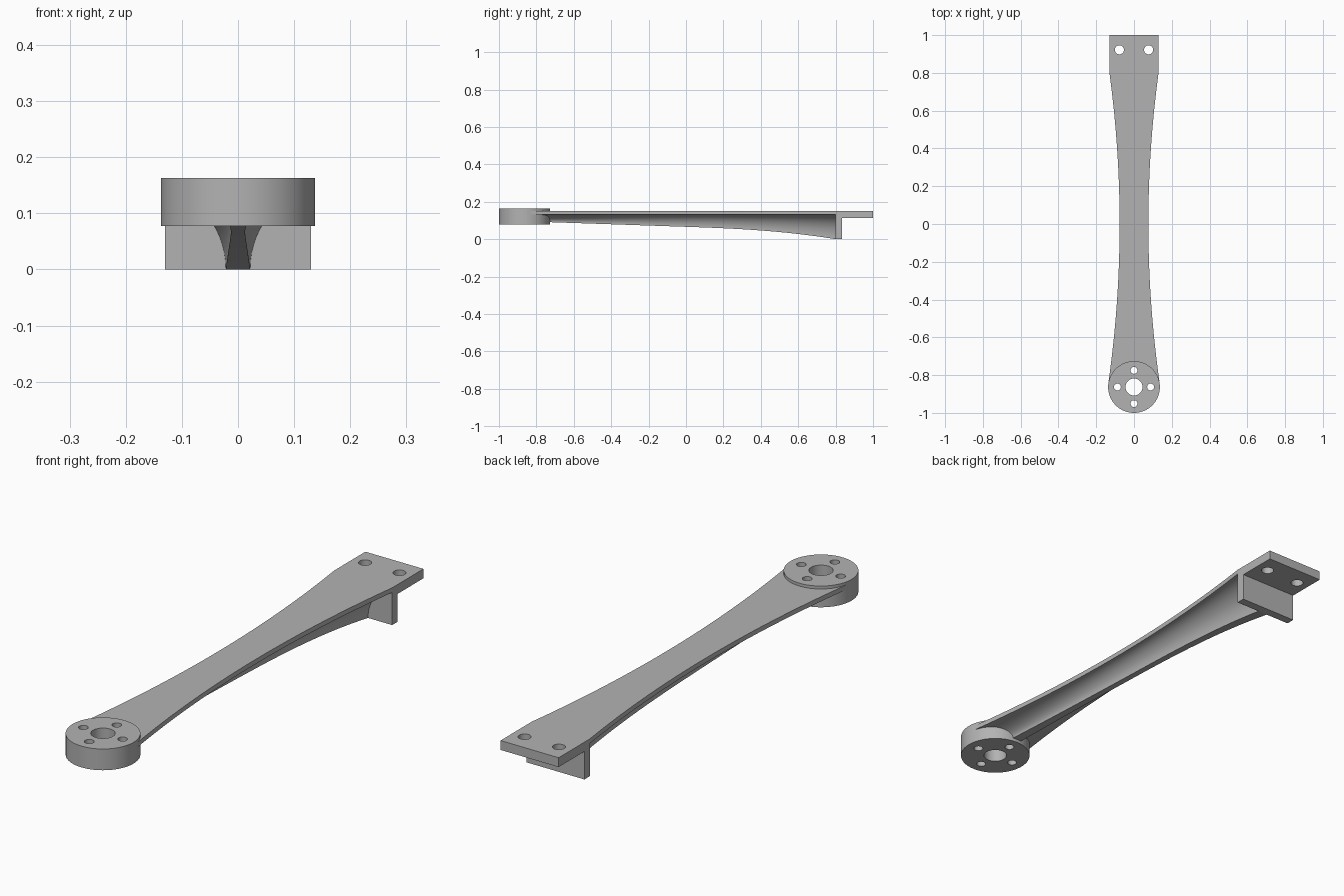
import bpy, bmesh, math

cube = bpy.data.objects.get("Cube")
if cube:
    bpy.data.objects.remove(cube, do_unlink=True)

grey = bpy.data.materials.new("light_grey")
grey.use_nodes = True
grey.diffuse_color = (0.45, 0.45, 0.45, 1)
grey.node_tree.nodes["Principled BSDF"].inputs["Base Color"].default_value = (0.45, 0.45, 0.45, 1)

HUB_Y, HUB_R = -0.863, 0.137
TOP, UNDER = 0.151, 0.132      # arm plate top and underside
WALL_Y, HALF = 0.80, 0.13      # where the arm meets the bracket


def loft(name, rings):
    """Closed solid through a list of equal-length rings of points."""
    bm = bmesh.new()
    loops = [[bm.verts.new(p) for p in ring] for ring in rings]
    n = len(loops[0])
    for a, b in zip(loops, loops[1:]):
        for i in range(n):
            j = (i + 1) % n
            bm.faces.new((a[i], a[j], b[j], b[i]))
    bm.faces.new(loops[0])
    bm.faces.new(loops[-1])
    bmesh.ops.recalc_face_normals(bm, faces=bm.faces)
    mesh = bpy.data.meshes.new(name)
    bm.to_mesh(mesh)
    bm.free()
    obj = bpy.data.objects.new(name, mesh)
    bpy.context.collection.objects.link(obj)
    mesh.materials.append(grey)
    return obj


def cylinder(name, x, y, radius, z0, z1, sides=48):
    turns = [2 * math.pi * i / sides for i in range(sides)]
    return loft(name, [[(x + radius * math.cos(t), y + radius * math.sin(t), z)
                        for t in turns] for z in (z0, z1)])


def cut(obj, cutters):
    """Subtract each cutter, then discard it."""
    bpy.context.view_layer.objects.active = obj
    for c in cutters:
        c.hide_render = True
        mod = obj.modifiers.new("cut", 'BOOLEAN')
        mod.operation, mod.solver, mod.object = 'DIFFERENCE', 'EXACT', c
        bpy.ops.object.modifier_apply(modifier=mod.name)
        bpy.data.objects.remove(c, do_unlink=True)


def arm_section(y, steps=14):
    """Flat plate on top, flaring concavely down to a narrow rib."""
    w = 0.076 + (HALF - 0.076) * (y / WALL_Y) ** 2
    b = w / 6
    low = max(0, 0.066 - 0.034 * y - 0.0712 * max(y, 0) ** 2.7)
    half = [(w, TOP)]
    for i in range(steps + 1):
        t = math.pi / 2 * (1 - i / steps)
        half.append((w - (w - b) * math.cos(t), low + (UNDER - low) * math.sin(t)))
    outline = half + [(-x, z) for x, z in reversed(half)]
    return [(x, y, z) for x, z in outline]


# Waisted arm, trimmed where it runs into the hub
start, count = -0.83, 48
arm = loft("arm", [arm_section(start + (WALL_Y - start) * i / count)
                   for i in range(count + 1)])
cut(arm, [cylinder("hub_trim", 0, HUB_Y, HUB_R - 0.002, -0.1, 0.3, 96)])

# Round hub with a centre bore and four screw holes
hub = cylinder("hub", 0, HUB_Y, HUB_R, 0.077, 0.163, 96)
holes = [cylinder("bore", 0, HUB_Y, 0.045, 0, 0.3)]
for k in range(4):
    a = k * math.pi / 2
    holes.append(cylinder("screw_hole", 0.088 * math.cos(a),
                          HUB_Y + 0.088 * math.sin(a), 0.018, 0, 0.3, 32))
cut(hub, holes)

# L-shaped end bracket: hanging wall and mounting pad with two holes
profile = [(WALL_Y, 0), (0.835, 0), (0.835, 0.113), (1, 0.113), (1, TOP), (WALL_Y, TOP)]
bracket = loft("end_bracket", [[(x, y, z) for y, z in profile] for x in (-HALF, HALF)])
cut(bracket, [cylinder("mount_hole", s * 0.077, 0.922, 0.024, 0, 0.3, 32) for s in (-1, 1)])

# Smooth curved walls, keep the machined edges sharp
bpy.ops.object.select_all(action='DESELECT')
for obj in (arm, hub, bracket):
    obj.select_set(True)
bpy.context.view_layer.objects.active = arm
bpy.ops.object.shade_smooth_by_angle(angle=math.radians(30))
